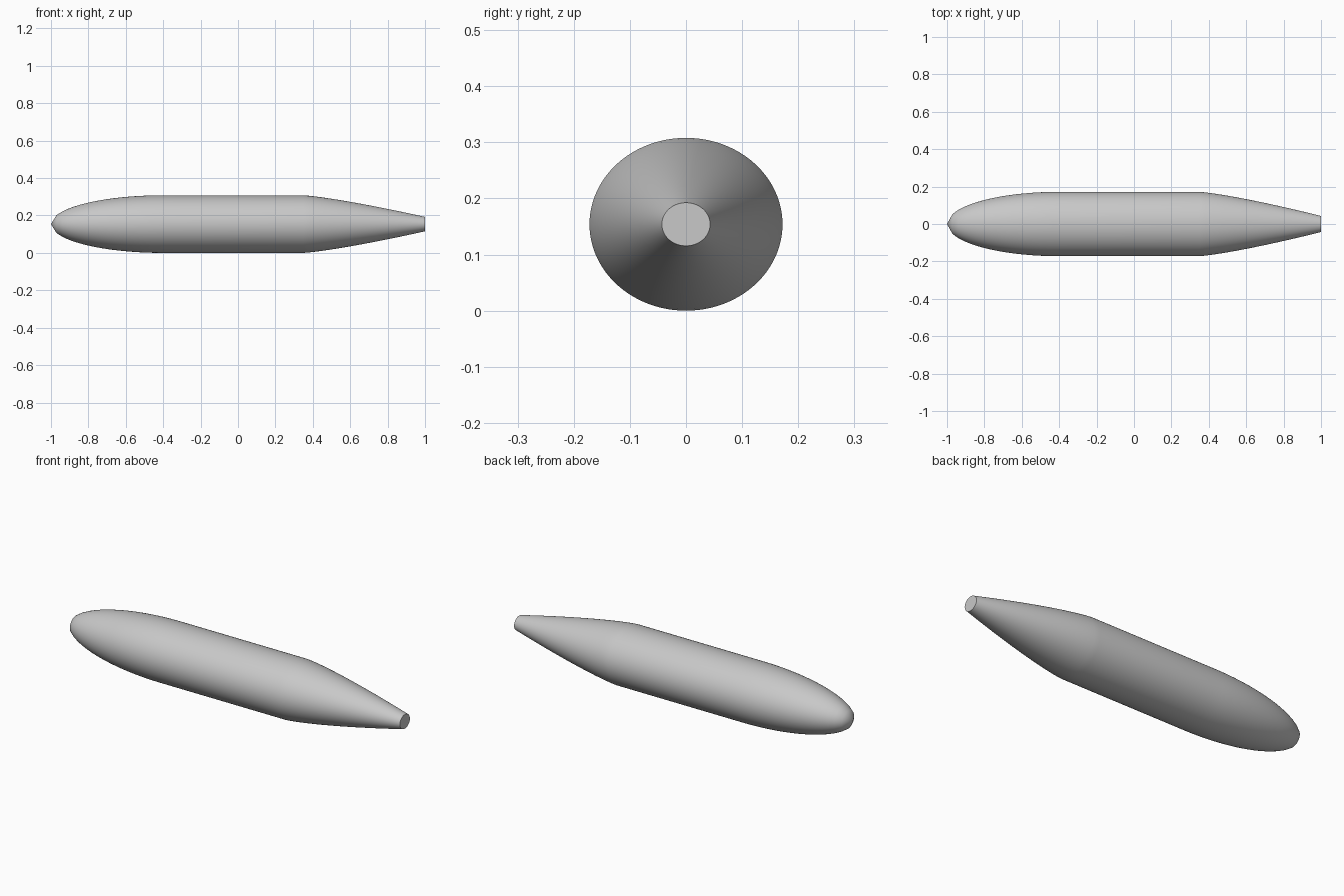
import bpy
import bmesh
from math import sin, cos, pi, sqrt, radians

cube = bpy.data.objects.get("Cube")
if cube:
    bpy.data.objects.remove(cube, do_unlink=True)

# Elliptical cross-section of the body
HALF_WIDTH, HALF_HEIGHT = 0.172, 0.154
NOSE_END, TAIL_START = -0.40, 0.35
SIDES, STEPS = 96, 20

grey = bpy.data.materials.new("light_grey")
grey.use_nodes = True
colour = (0.58, 0.58, 0.58, 1)
grey.diffuse_color = colour
grey.node_tree.nodes["Principled BSDF"].inputs["Base Color"].default_value = colour


def body_scale(x):
    """Relative thickness: rounded nose, straight middle, tapered tail."""
    if x < NOSE_END:
        t = (NOSE_END - x) / (NOSE_END + 1)
        return sqrt(max(0, 1 - t * t))
    if x > TAIL_START:
        return 1 - 0.75 * ((x - TAIL_START) / (1 - TAIL_START)) ** 1.25
    return 1


# Stations along the body
stations = [-1 + (NOSE_END + 1) * i / STEPS for i in range(1, STEPS + 1)]
stations += [TAIL_START + (1 - TAIL_START) * i / STEPS for i in range(STEPS + 1)]

# Loft the hull through the stations
bm = bmesh.new()
rings = []
for x in stations:
    s = body_scale(x)
    rings.append([bm.verts.new((x, HALF_WIDTH * s * cos(2 * pi * k / SIDES),
                                HALF_HEIGHT * (1 + s * sin(2 * pi * k / SIDES))))
                  for k in range(SIDES)])
tip = bm.verts.new((-1, 0, HALF_HEIGHT))
for k in range(SIDES):
    n = (k + 1) % SIDES
    bm.faces.new((tip, rings[0][n], rings[0][k]))
    for a, b in zip(rings, rings[1:]):
        bm.faces.new((a[k], a[n], b[n], b[k]))

# Flat tail cap
bm.faces.new(rings[-1])
bmesh.ops.recalc_face_normals(bm, faces=bm.faces)

mesh = bpy.data.meshes.new("fuselage")
bm.to_mesh(mesh)
bm.free()
mesh.materials.append(grey)
fuselage = bpy.data.objects.new("fuselage", mesh)
bpy.context.collection.objects.link(fuselage)

bpy.ops.object.select_all(action="DESELECT")
fuselage.select_set(True)
bpy.context.view_layer.objects.active = fuselage
bpy.ops.object.shade_smooth_by_angle(angle=radians(40))
